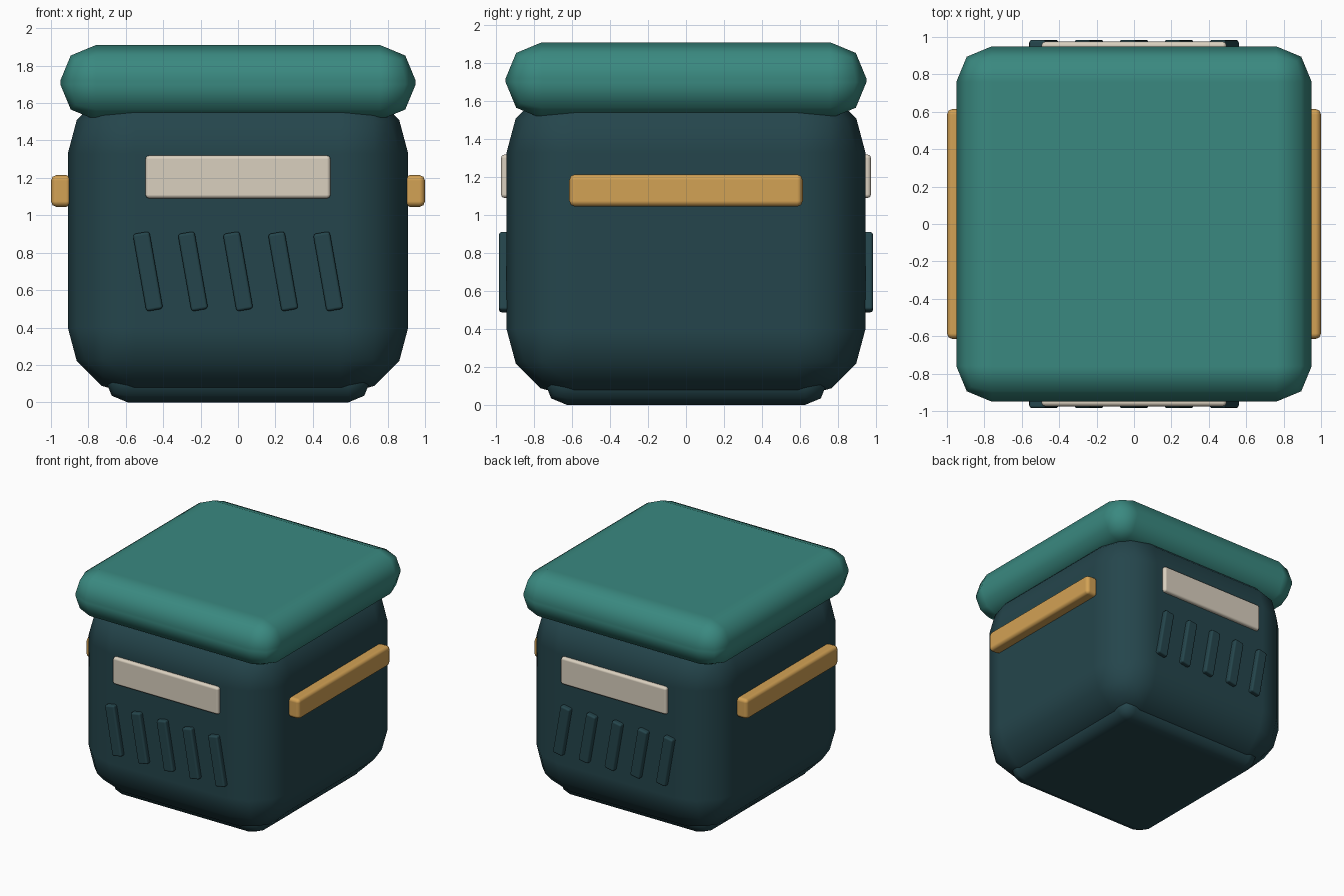
import bpy
import math

default = bpy.data.objects.get("Cube")
if default:
    bpy.data.objects.remove(default, do_unlink=True)


def make_material(name, rgb):
    mat = bpy.data.materials.new(name)
    mat.use_nodes = True
    colour = (*rgb, 1.0)
    mat.diffuse_color = colour
    mat.node_tree.nodes["Principled BSDF"].inputs["Base Color"].default_value = colour
    return mat


dark_teal = make_material("dark teal", (0.018, 0.060, 0.072))
teal = make_material("teal", (0.042, 0.250, 0.216))
cream = make_material("cream", (0.70, 0.63, 0.52))
ochre = make_material("ochre", (0.65, 0.36, 0.09))


def rounded_box(name, centre, size, radius, segments, mat, tilt=0.0):
    """Box with rounded, smooth-shaded edges; tilt turns it about the y axis."""
    bpy.ops.mesh.primitive_cube_add(size=1, location=centre)
    obj = bpy.context.object
    obj.name = name
    obj.scale = size
    bpy.ops.object.transform_apply(location=False, rotation=False, scale=True)
    obj.rotation_euler.y = tilt
    obj.data.materials.append(mat)
    obj.data.shade_smooth()
    bevel = obj.modifiers.new("Rounding", "BEVEL")
    bevel.width = radius
    bevel.segments = segments
    bevel.limit_method = "ANGLE"
    bevel.harden_normals = True
    return obj


# Main shell: foot, body and padded lid
rounded_box("base", (0, 0, 0.125), (1.42, 1.49, 0.25), 0.12, 2, dark_teal)
rounded_box("body", (0, 0, 0.865), (1.82, 1.89, 1.65), 0.36, 3, dark_teal)
rounded_box("lid", (0, 0, 1.71), (1.90, 1.90, 0.40), 0.19, 2, teal)

# Side handles
for side, x in (("left", 1), ("right", -1)):
    rounded_box(f"{side}_handle", (x * 0.945, 0, 1.13), (0.11, 1.23, 0.17),
                0.03, 2, ochre)

# Label plate and slanted ribs on the front and back
for side, y in (("front", -1), ("back", 1)):
    rounded_box(f"{side}_plate", (0, y * 0.945, 1.205), (0.99, 0.06, 0.23),
                0.02, 2, cream)
    for i in range(5):
        rounded_box(f"{side}_rib_{i + 1}", ((i - 2) * 0.241, y * 0.955, 0.70),
                    (0.09, 0.06, 0.42), 0.015, 2, dark_teal, math.radians(-10))
